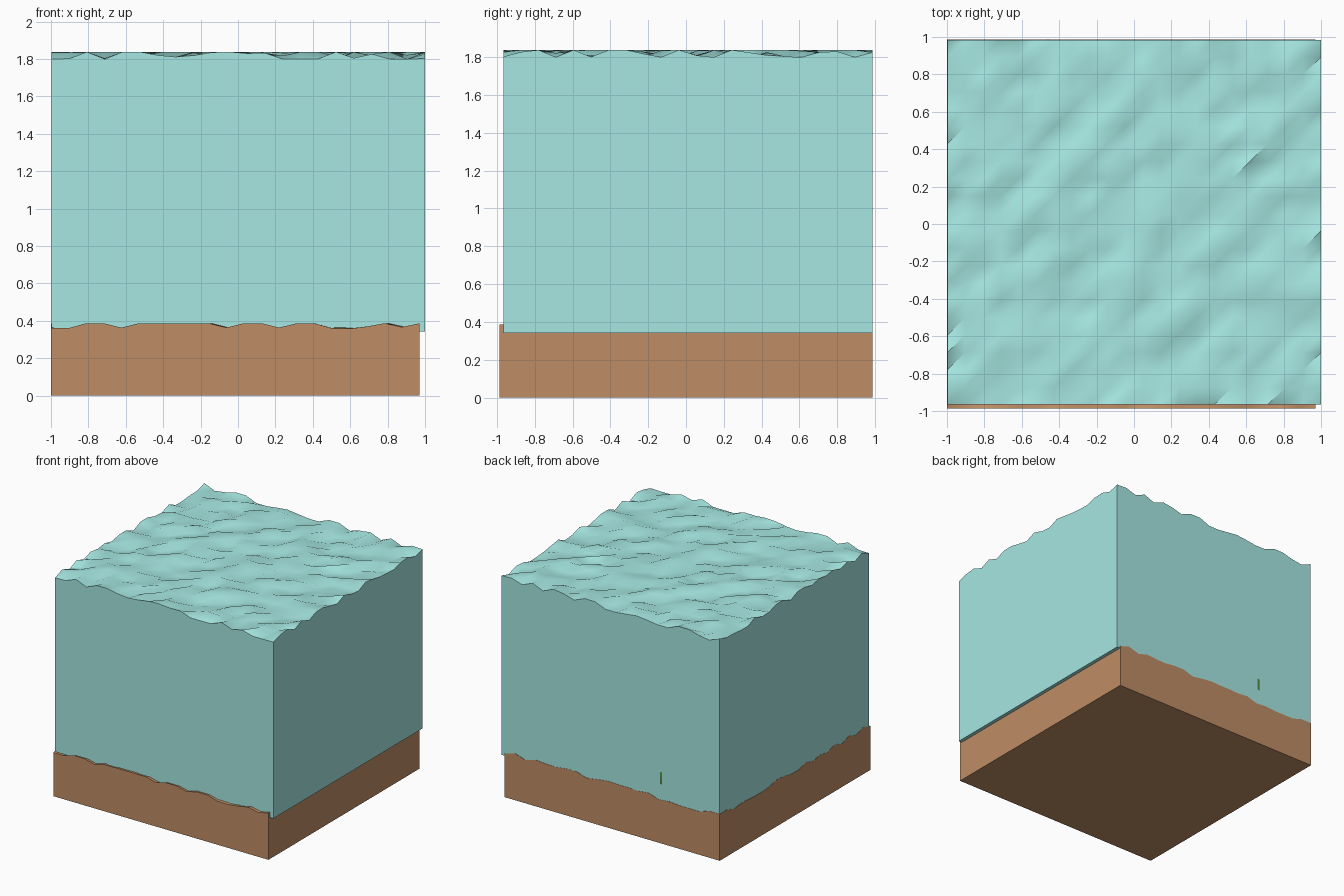
import bpy, bmesh, random, math
from mathutils import Vector

if "Cube" in bpy.data.objects:
    bpy.data.objects.remove(bpy.data.objects["Cube"])

random.seed(7)
CELLS = 21


def material(name, color):
    m = bpy.data.materials.new(name)
    m.diffuse_color = (*color, 1)
    m.use_nodes = True
    m.node_tree.nodes["Principled BSDF"].inputs["Base Color"].default_value = m.diffuse_color
    return m


def finish(name, bm, mat):
    bmesh.ops.recalc_face_normals(bm, faces=bm.faces[:])
    me = bpy.data.meshes.new(name)
    bm.to_mesh(me)
    bm.free()
    me.materials.append(mat)
    ob = bpy.data.objects.new(name, me)
    bpy.context.collection.objects.link(ob)
    bpy.ops.object.select_all(action='DESELECT')
    ob.select_set(True)
    bpy.context.view_layer.objects.active = ob
    bpy.ops.object.shade_smooth_by_angle(angle=math.radians(45))
    return ob


def rough_block(name, x0, x1, y0, y1, bottom, low, high, mat, front=None):
    """Closed block whose top is a diagonally triangulated random surface."""
    bm = bmesh.new()
    rows = []
    for j in range(CELLS + 1):
        row = []
        for i in range(CELLS + 1):
            t = min(1, max(0, random.uniform(-0.5, 1.6)))
            if front and j == 0:
                t = front[i]
            row.append(bm.verts.new((x0 + (x1 - x0) * i / CELLS,
                                     y0 + (y1 - y0) * j / CELLS,
                                     low + (high - low) * t)))
        rows.append(row)
    for j in range(CELLS):
        for i in range(CELLS):
            a, b = rows[j][i], rows[j][i + 1]
            c, d = rows[j + 1][i + 1], rows[j + 1][i]
            bm.faces.new((a, b, c))
            bm.faces.new((a, c, d))
    # Straight walls and floor
    edges = [e for e in bm.edges if e.is_boundary]
    ext = bmesh.ops.extrude_edge_only(bm, edges=edges)['geom']
    for v in ext:
        if isinstance(v, bmesh.types.BMVert):
            v.co.z = bottom
    rim = [e for e in ext if isinstance(e, bmesh.types.BMEdge) and e.is_boundary]
    bmesh.ops.holes_fill(bm, edges=rim, sides=0)
    return finish(name, bm, mat)


def seaweed(name, x, y, lean, height, mat):
    """Tapered leaf blade leaning along y."""
    bm = bmesh.new()
    rings = []
    for k in range(6):
        t = k / 5
        r = 0.018 * math.sin(math.pi * (0.15 + 0.8 * t))
        c = Vector((x, y + lean * math.sin(math.pi * t), 0.3 + height * t))
        rings.append([bm.verts.new(c + Vector((r * math.cos(a), 0.4 * r * math.sin(a), 0)))
                      for a in (n * math.pi / 3 for n in range(6))])
    for lo, hi in zip(rings, rings[1:]):
        for n in range(6):
            bm.faces.new((lo[n], lo[(n + 1) % 6], hi[(n + 1) % 6], hi[n]))
    bm.faces.new(rings[0])
    bm.faces.new(rings[-1])
    return finish(name, bm, mat)


sand_mat = material("sand", (0.52, 0.27, 0.13))
water_mat = material("water", (0.38, 0.80, 0.76))
weed_mat = material("weed", (0.08, 0.25, 0.06))

# Sea bed, with the visible front edge profile
edge = [0.1, 0.1, 1, 1, 0.2, 1, 1, 1, 1, 1, 0.2, 1, 1, 0.2, 1, 1, 0.1, 0, 0.4, 1, 0.3, 1]
rough_block("sand_bed", -1.0, 0.97, -0.987, 0.987, 0.0, 0.358, 0.387, sand_mat, edge)

# Water volume with rippled surface
rough_block("water_block", -0.998, 1.0, -0.966, 0.985, 0.342, 1.80, 1.838, water_mat)

# Submerged seaweed, tips just breaking the water walls
seaweed("seaweed_back", -0.46, 0.93, 0.052, 0.48, weed_mat)
seaweed("seaweed_front", 0.36, -0.91, -0.05, 0.66, weed_mat)
